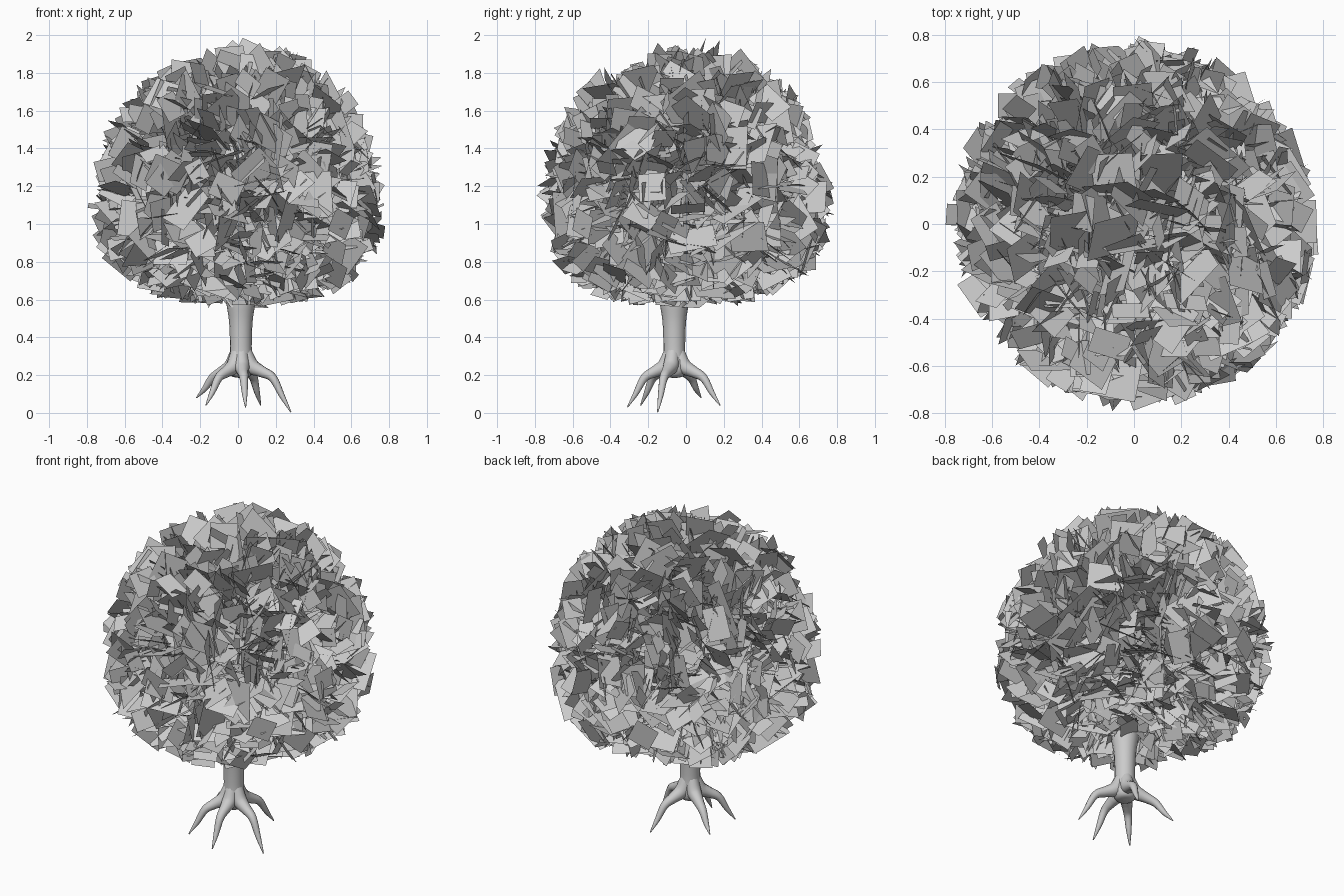
import bpy, bmesh, math, random
from mathutils import Vector

if "Cube" in bpy.data.objects:
    bpy.data.objects.remove(bpy.data.objects["Cube"])

random.seed(11)


def tubes(name, paths, sides=12):
    """Tapered smooth tubes; each path is a list of (x, y, z, radius)."""
    bm = bmesh.new()
    for path in paths:
        # Catmull-Rom resampling
        pts = [Vector(p) for p in path]
        ext = [2 * pts[0] - pts[1]] + pts + [2 * pts[-1] - pts[-2]]
        fine = []
        for i in range(1, len(ext) - 2):
            a, b, c, d = ext[i - 1:i + 3]
            for k in range(4):
                t = k / 4
                fine.append(0.5 * (2 * b + (c - a) * t + (2 * a - 5 * b + 4 * c - d) * t * t
                                   + (3 * b - a - 3 * c + d) * t ** 3))
        fine.append(pts[-1])
        rings = []
        side = Vector((1, 0, 0))
        for i, p in enumerate(fine):
            q0, q1 = fine[max(i - 1, 0)], fine[min(i + 1, len(fine) - 1)]
            tan = (q1.xyz - q0.xyz).normalized()
            u = (side - tan * side.dot(tan)).normalized()
            side = u
            v = tan.cross(u)
            r = max(p.w, 0.002)
            rings.append([bm.verts.new(p.xyz + r * (u * math.cos(2 * math.pi * k / sides)
                                                    + v * math.sin(2 * math.pi * k / sides)))
                          for k in range(sides)])
        for r0, r1 in zip(rings, rings[1:]):
            for k in range(sides):
                n = (k + 1) % sides
                bm.faces.new((r0[k], r0[n], r1[n], r1[k]))
        bm.faces.new(rings[0][::-1])
        bm.faces.new(rings[-1])
    for f in bm.faces:
        f.smooth = len(f.verts) == 4
    me = bpy.data.meshes.new(name)
    bm.to_mesh(me)
    bm.free()
    ob = bpy.data.objects.new(name, me)
    bpy.context.collection.objects.link(ob)
    return ob


CX, CY = 0.015, -0.062

# Trunk, rounded off underneath
tubes("trunk", [(
    [(CX, CY, 0.185, 0.01), (CX, CY, 0.195, 0.05), (CX, CY, 0.235, 0.068),
     (CX, CY, 0.32, 0.058), (CX, CY, 0.48, 0.062), (CX, CY, 0.60, 0.078),
     (CX, CY, 0.72, 0.07), (0.01, -0.03, 0.95, 0.045), (0, 0, 1.5, 0.012)])], 16)

# Roots: leave the trunk almost level, then dive to thin tips
tips = [(0.28, -0.15, 0.004), (0.04, -0.31, 0.03), (-0.17, -0.24, 0.04),
        (-0.22, 0.08, 0.08), (0.12, 0.18, 0.04)]
roots = []
for x, y, z in tips:
    dx, dy = x - CX, y - CY
    at = lambda f, h, r: (CX + dx * f, CY + dy * f, h, r)
    roots.append([at(0.09, 0.32, 0.036), at(0.2, 0.25, 0.042), at(0.42, 0.218, 0.031),
                  at(0.64, 0.185, 0.023), at(0.82, 0.45 * z + 0.09, 0.015), at(1, z, 0.003)])
tubes("roots", roots, 10)

# Branches hidden in the crown
branches = []
for i in range(7):
    a = 2 * math.pi * i / 7 + 0.3
    c, s = math.cos(a), math.sin(a)
    h = 0.9 + 0.16 * (i % 4)
    branches.append([(CX, CY, 0.6 + 0.04 * (i % 3), 0.04),
                     (CX + 0.12 * c, CY + 0.12 * s, 0.78, 0.035),
                     (0.3 * c, 0.3 * s, 0.5 * (h + 0.85), 0.02),
                     (0.5 * c, 0.5 * s, h, 0.006)])
tubes("branches", branches, 8)

# Crown envelope: round dome above, flatter underside
ZC, R = 1.12, 0.80
C = Vector((0, 0, ZC))


def level(p):
    h = math.hypot(p.x, p.y) / R
    dz = p.z - ZC
    if dz > 0:
        return math.sqrt(h * h + (dz / 0.88) ** 2)
    return (h ** 2.7 + (-dz / 0.57) ** 2.7) ** (1 / 2.7)


def rand_dir():
    return Vector([random.gauss(0, 1) for _ in range(3)]).normalized()


# Leaf cards: flat quads, mostly standing outward with a corner at the envelope
bm = bmesh.new()
for i in range(2300):
    d = rand_dir()
    n = rand_dir()
    n = (n - 0.6 * d * n.dot(d)).normalized()
    u = n.orthogonal().normalized()
    v = n.cross(u)
    a = random.uniform(0, 2 * math.pi)
    u, v = u * math.cos(a) + v * math.sin(a), v * math.cos(a) - u * math.sin(a)
    w = random.uniform(0.045, 0.095)
    l = w * random.uniform(1.0, 1.8)
    offs = [u * w * s + v * l * t for s, t in ((-1, -1), (1, -1), (1, 1), (-1, 1))]
    # slide the card inward until its outermost corner reaches the wanted depth
    depth = 1 - 0.36 * random.random() ** 1.3
    p = C + d / level(C + d)
    for k in range(60):
        if max(level(p + o) for o in offs) <= depth:
            break
        p = C + (p - C) * 0.985
    bm.faces.new([bm.verts.new(p + o) for o in offs])
me = bpy.data.meshes.new("leaf_crown")
bm.to_mesh(me)
bm.free()
bpy.context.collection.objects.link(bpy.data.objects.new("leaf_crown", me))
